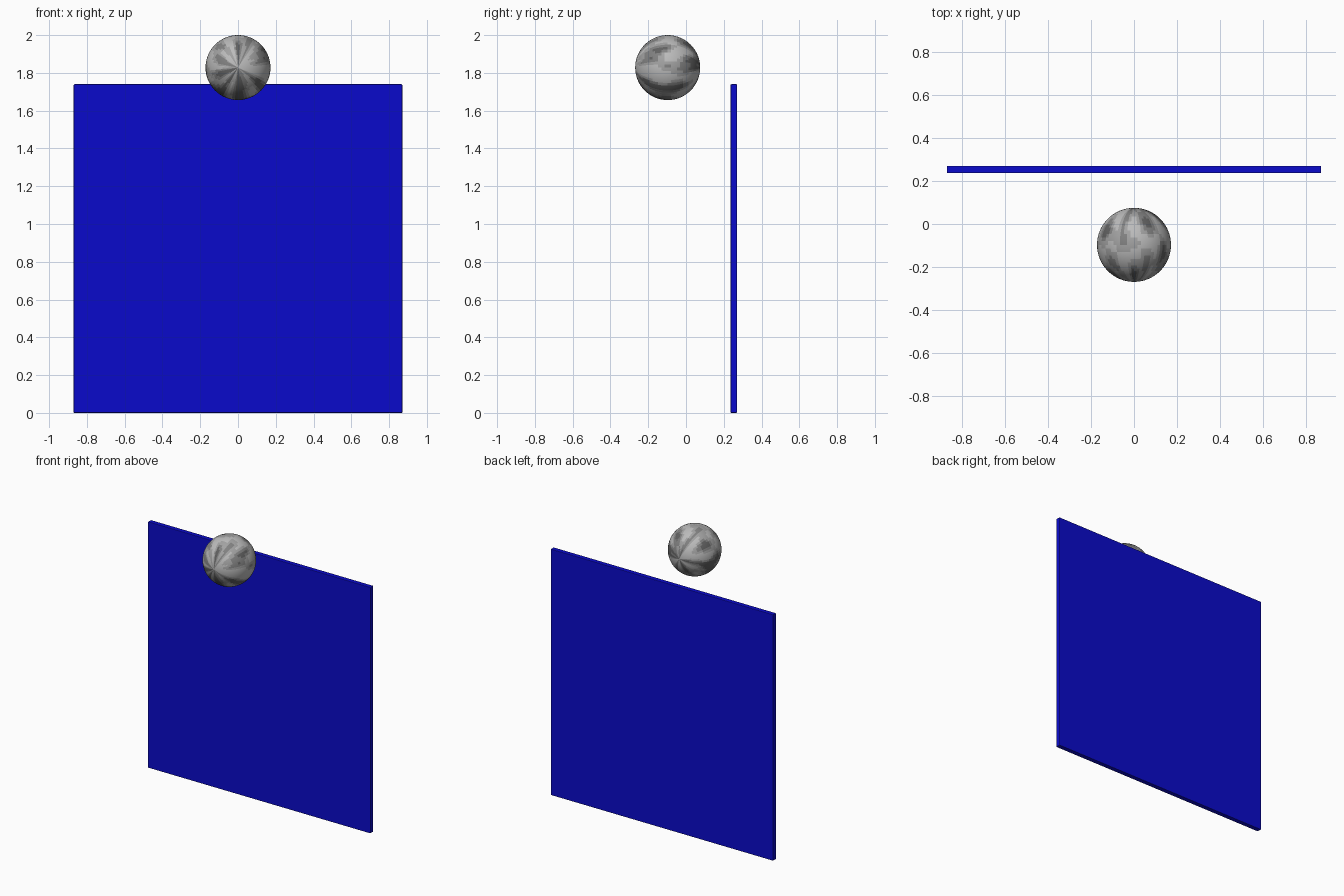
import bpy, math
from mathutils import noise, Vector

if "Cube" in bpy.data.objects:
    bpy.data.objects.remove(bpy.data.objects["Cube"])


def material(name, rgb):
    m = bpy.data.materials.new(name)
    m.diffuse_color = (*rgb, 1)
    m.use_nodes = True
    m.node_tree.nodes["Principled BSDF"].inputs["Base Color"].default_value = m.diffuse_color
    return m


# Upright square backdrop panel with slightly softened edges
bpy.ops.mesh.primitive_cube_add(size=1, location=(0, 0.253, 0.87))
panel = bpy.context.object
panel.name = "back_panel"
panel.scale = (1.74, 0.034, 1.74)
bpy.ops.object.transform_apply(location=False, rotation=False, scale=True)
bevel = panel.modifiers.new("soft_edges", 'BEVEL')
bevel.width = 0.004
bevel.segments = 2
panel.data.materials.append(material("blue", (0.003, 0.003, 0.6)))

# Floating ball, poles along y
bpy.ops.mesh.primitive_uv_sphere_add(segments=64, ring_count=32, radius=0.172,
                                     location=(0, -0.097, 1.828),
                                     rotation=(math.pi / 2, 0, 0))
ball = bpy.context.object
ball.name = "ball"
bpy.ops.object.transform_apply(location=False, rotation=True, scale=False)
bpy.ops.object.shade_smooth()

# Marbled greys: streaks running from pole to pole
greys = (0.12, 0.22, 0.36, 0.5)
for i, g in enumerate(greys):
    ball.data.materials.append(material(f"grey_{i}", (g, g, g)))
for face in ball.data.polygons:
    c = face.center
    a = math.atan2(c.z, c.x)
    n = noise.noise(Vector((2.6 * math.cos(a), 2.6 * math.sin(a), c.y * 9)))
    face.material_index = max(0, min(3, int((n + 0.55) * 4)))
